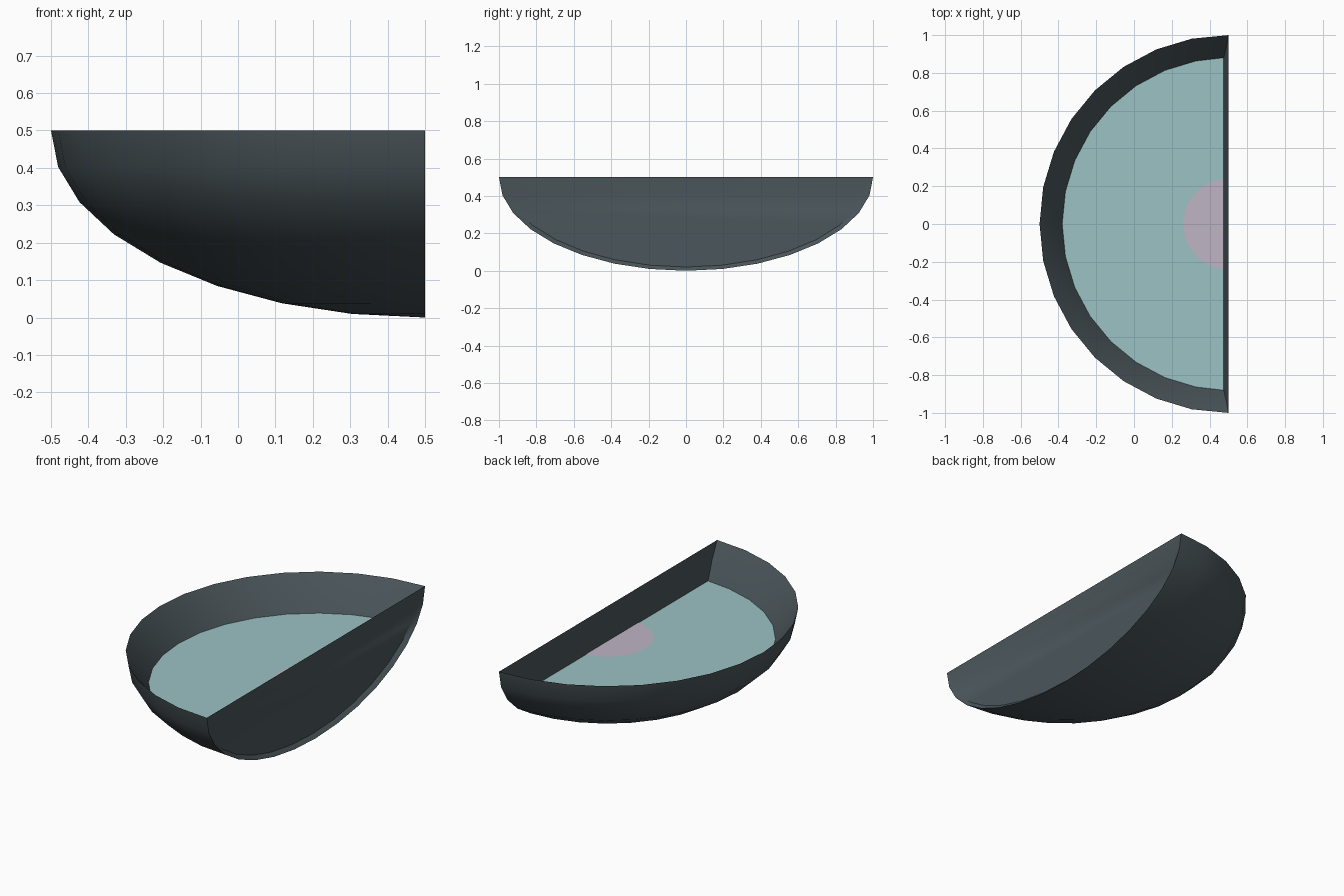
import bpy, bmesh, math

if "Cube" in bpy.data.objects:
    bpy.data.objects.remove(bpy.data.objects["Cube"])

SEGS, RINGS = 16, 8          # half turn, quarter profile
CUT_X, TOP, WATER_Z = 0.5, 0.5, 0.315
RECESS = 0.025               # how far the end wall is set back


def material(name, rgb):
    m = bpy.data.materials.new(name)
    m.diffuse_color = (*rgb, 1.0)
    m.use_nodes = True
    m.node_tree.nodes["Principled BSDF"].inputs["Base Color"].default_value = m.diffuse_color
    return m


shell_mat = material("dark slate", (0.070, 0.093, 0.103))
water_mat = material("pale aqua", (0.33, 0.54, 0.55))
spot_mat = material("pale mauve", (0.52, 0.46, 0.56))


def finish(bm, name, mat, smooth=False):
    bmesh.ops.remove_doubles(bm, verts=bm.verts, dist=1e-5)
    bmesh.ops.recalc_face_normals(bm, faces=bm.faces)
    me = bpy.data.meshes.new(name)
    bm.to_mesh(me)
    bm.free()
    me.materials.append(mat)
    ob = bpy.data.objects.new(name, me)
    bpy.context.collection.objects.link(ob)
    if smooth:
        bpy.ops.object.select_all(action='DESELECT')
        ob.select_set(True)
        bpy.context.view_layer.objects.active = ob
        bpy.ops.object.shade_smooth_by_angle(angle=math.radians(30))
    return ob


def depth(z):
    return RECESS * min(1.0, (TOP - z) / (TOP - WATER_Z))


def half_ring(r, z, back=0.0):
    """Half circle of points bulging to -x, its ends set back from the cut."""
    pts = []
    for j in range(SEGS + 1):
        a = math.pi / 2 + math.pi * j / SEGS
        pts.append((min(CUT_X + r * math.cos(a), CUT_X - back), r * math.sin(a), z))
    return pts


def bridge(bm, rows):
    """Skin consecutive rows of points with quads, triangles where they meet."""
    for a, b in zip(rows, rows[1:]):
        for i in range(len(a) - 1):
            quad = []
            for p in (a[i], a[i + 1], b[i + 1], b[i]):
                if all(math.dist(p, q) > 1e-5 for q in quad):
                    quad.append(p)
            if len(quad) > 2:
                bm.faces.new([bm.verts.new(p) for p in quad])


# Half bowl: outer skin
bm = bmesh.new()
prof = [(math.cos(k * math.pi / 2 / RINGS), TOP - 0.5 * math.sin(k * math.pi / 2 / RINGS))
        for k in range(RINGS + 1)]
prof[-1] = (0.0, 0.0)
bridge(bm, [half_ring(r, z) for r, z in prof])

# Set-back end wall and the thin lip round it
wall = [(1.0, TOP), (0.935, 0.415), (0.91, 0.325)]
wall += [(r * 0.985, z + 0.02) for r, z in prof[3:]]
lip_x = [CUT_X - depth(z) * 0.85 for _, z in wall]
for s in (-1, 1):
    bridge(bm, [[(CUT_X, s * r, z) for r, z in prof],
                [(x, s * r, z) for x, (r, z) in zip(lip_x, wall)]])
bridge(bm, [[(x, -r, z), (x, r, z)] for x, (r, z) in zip(lip_x, wall)])

# Inner lining down to the water line, and inner face of the end wall
inner = [(1.0, TOP), (0.938, 0.415), (0.88, WATER_Z)]
bridge(bm, [half_ring(r, z, depth(z)) for r, z in inner])
bridge(bm, [[(CUT_X - depth(z), -r, z), (CUT_X - depth(z), r, z)] for r, z in inner])
finish(bm, "half_bowl", shell_mat, smooth=True)

# Liquid surface
bm = bmesh.new()
bm.faces.new([bm.verts.new(p) for p in half_ring(0.88, WATER_Z, RECESS)])
ob = finish(bm, "liquid_surface", water_mat)

# Half round spot lying on the liquid
bm = bmesh.new()
pts = []
start = math.acos(-RECESS / 0.24)
for j in range(25):
    a = start + (2 * math.pi - 2 * start) * j / 24
    pts.append((CUT_X + 0.24 * math.cos(a), 0.24 * math.sin(a), WATER_Z + 0.003))
bm.faces.new([bm.verts.new(p) for p in pts])
finish(bm, "liquid_spot", spot_mat)

# Flat sheets face upwards
for name in ("liquid_surface", "liquid_spot"):
    me = bpy.data.objects[name].data
    if me.polygons[0].normal.z < 0:
        me.flip_normals()
